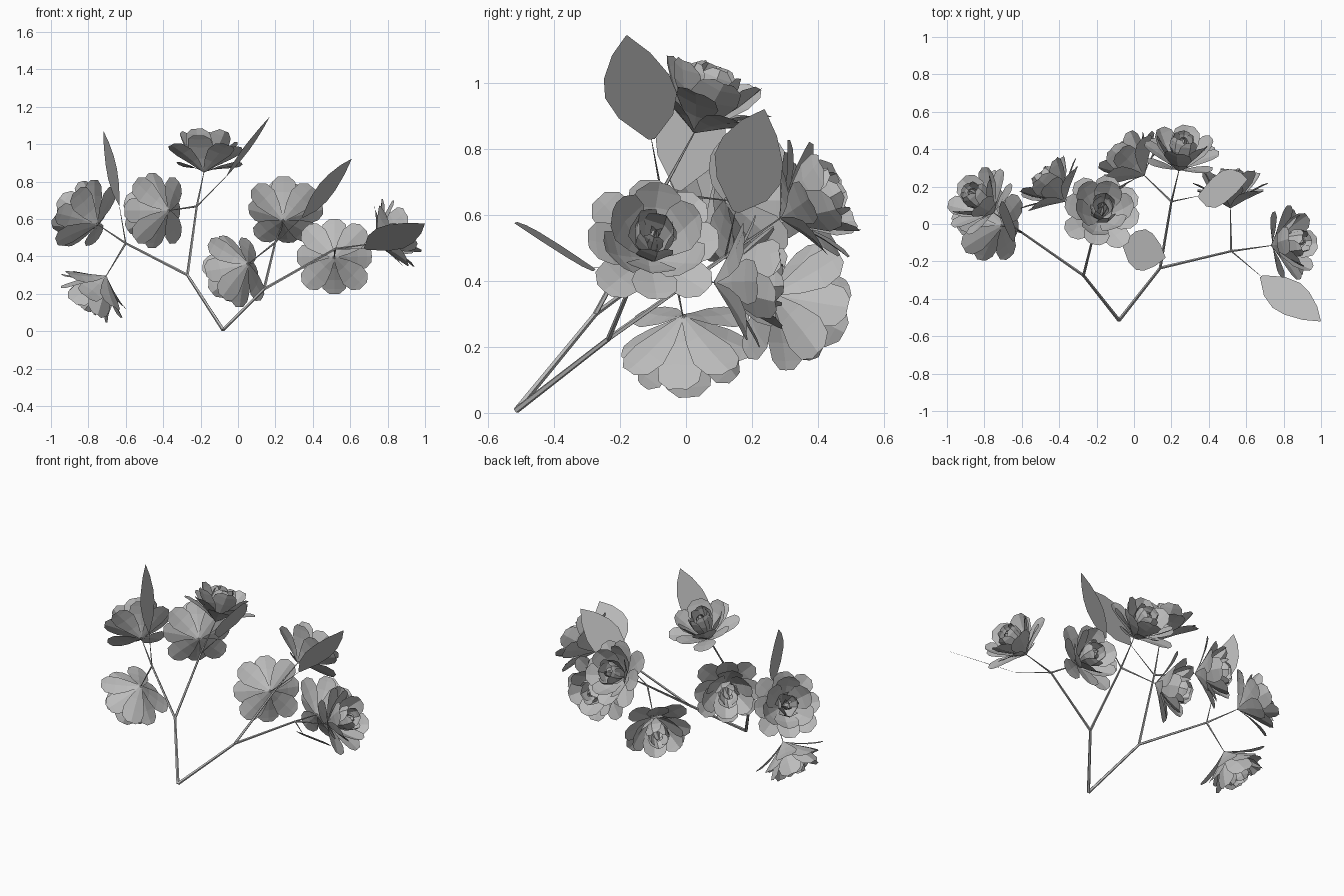
import bpy, bmesh
from math import sin, cos, radians, pi
from mathutils import Vector

cube = bpy.data.objects.get("Cube")
if cube:
    bpy.data.objects.remove(cube, do_unlink=True)


def material(name, value):
    mat = bpy.data.materials.new(name)
    mat.use_nodes = True
    colour = (value, value, value, 1)
    mat.diffuse_color = colour
    mat.node_tree.nodes["Principled BSDF"].inputs["Base Color"].default_value = colour
    return mat


grey = material("plain grey", 0.5)


def mesh_from(bm, name):
    mesh = bpy.data.meshes.new(name)
    bm.to_mesh(mesh)
    bm.free()
    mesh.materials.append(grey)
    return mesh


def place(name, mesh):
    obj = bpy.data.objects.new(name, mesh)
    bpy.context.collection.objects.link(obj)
    return obj


# Stems: slim tapered rods between two joints
def stem(name, start, end, r1, r2):
    start, end = Vector(start), Vector(end)
    bm = bmesh.new()
    bmesh.ops.create_cone(bm, cap_ends=True, segments=5, radius1=r1, radius2=r2,
                          depth=(end - start).length)
    obj = place(name, mesh_from(bm, name))
    obj.location = (start + end) / 2
    obj.rotation_mode = 'QUATERNION'
    obj.rotation_quaternion = (end - start).to_track_quat('Z', 'Y')


# One petal: a cupped strip that bends outward along its length
STEPS = (0.35, 0.30, 0.23, 0.12)
WIDTHS = (0.006, 0.044, 0.068, 0.060, 0.028)


def petal(bm, turn, bends, length, wide, cup):
    out = Vector((cos(turn), sin(turn), 0))
    side = Vector((-sin(turn), cos(turn), 0))
    up = Vector((0, 0, 1))
    spine = Vector((0, 0, 0))
    previous = None
    for i, width in enumerate(WIDTHS):
        a = radians(bends[max(i - 1, 0)])
        if i:
            spine = spine + (out * sin(a) + up * cos(a)) * STEPS[i - 1] * length
        w = width * wide
        lift = (up * sin(a) - out * cos(a)) * w * cup
        row = [bm.verts.new(p) for p in
               (spine - side * w + lift, spine, spine + side * w + lift)]
        if previous:
            for j in range(2):
                bm.faces.new((previous[j], previous[j + 1], row[j + 1], row[j]))
        previous = row


# Flower: open outer ring, upright middle ring, closed bud
# (count, bend angles, length, width factor, cup, alternating tilt)
RINGS = (
    (8, (56, 62, 67, 70), 0.24, 1.03, 0.12, 5),
    (6, (45, 41, 34, 30), 0.25, 1.12, 0.25, 3),
    (5, (30, 23, 4, -10), 0.225, 0.85, 0.4, 3),
    (3, (14, 8, -5, -20), 0.20, 0.5, 0.5, 3),
)
bm = bmesh.new()
for k, (count, bends, length, wide, cup, tilt) in enumerate(RINGS):
    for n in range(count):
        lean = tilt if n % 2 else -tilt
        petal(bm, 2 * pi * (n + 0.37 * k) / count, [b + lean for b in bends],
              length, wide, cup)
flower_mesh = mesh_from(bm, "flower")


def flower(name, joint, base, axis):
    stem(name + "_stalk", joint, base, 0.006, 0.002)
    obj = place(name, flower_mesh)
    obj.location = base
    obj.rotation_mode = 'QUATERNION'
    obj.rotation_quaternion = Vector(axis).to_track_quat('Z', 'Y')


# Leaf: one flat pointed blade
LEAF = ((0.0, 0.01), (0.22, 0.085), (0.42, 0.112), (0.6, 0.102), (0.82, 0.06), (1.0, 0.002))


def leaf(name, joint, base, tip, across):
    stem(name + "_stalk", joint, base, 0.004, 0.001)
    base, tip = Vector(base), Vector(tip)
    along = tip - base
    across = Vector(across)
    across = (across - across.project(along)).normalized()
    bm = bmesh.new()
    rim = [base + along * t + across * w for t, w in LEAF]
    rim += [base + along * t - across * w for t, w in reversed(LEAF)]
    bm.faces.new([bm.verts.new(p) for p in rim])
    place(name, mesh_from(bm, name))


# Branch joints
root = (-0.08, -0.515, 0.008)
fork_r = (-0.27, -0.275, 0.30)
fork_l = (0.14, -0.235, 0.225)
outer_r = (-0.60, -0.045, 0.47)
inner_r = (-0.22, -0.075, 0.667)
outer_l = (0.52, -0.145, 0.44)
inner_l = (0.20, 0.12, 0.475)

stem("right_main_stem", root, fork_r, 0.010, 0.008)
stem("left_main_stem", root, fork_l, 0.010, 0.008)
stem("right_outer_branch", fork_r, outer_r, 0.008, 0.006)
stem("right_inner_branch", fork_r, inner_r, 0.008, 0.006)
stem("left_outer_branch", fork_l, outer_l, 0.008, 0.006)
stem("left_inner_branch", fork_l, inner_l, 0.008, 0.006)

# Two flowers on each branch
flower("right_outer_flower", outer_r, (-0.75, 0.06, 0.57), (-0.65, 0.58, 0.46))
flower("right_low_flower", outer_r, (-0.705, -0.01, 0.295), (-0.56, 0.1, -0.8))
flower("right_inner_flower", inner_r, (-0.37, 0.12, 0.645), (-0.67, 0.74, 0.0))
flower("top_flower", inner_r, (-0.182, 0.025, 0.85), (0.08, 0.36, 0.93))
flower("left_low_flower", inner_l, (0.055, 0.26, 0.36), (-0.67, 0.65, -0.3))
flower("left_inner_flower", inner_l, (0.24, 0.285, 0.59), (0.12, 0.88, 0.46))
flower("left_back_flower", outer_l, (0.515, 0.085, 0.395), (0.0, 1.0, 0.03))
flower("left_outer_flower", outer_l, (0.735, -0.115, 0.47), (0.88, 0.12, 0.42))

# One leaf on each branch
leaf("right_outer_leaf", outer_r, (-0.635, -0.025, 0.675), (-0.72, 0.06, 1.07), (-0.05, 0.22, -0.05))
leaf("right_inner_leaf", inner_r, (-0.06, -0.105, 0.83), (0.168, -0.18, 1.145), (-0.015, 0.215, -0.07))
leaf("left_inner_leaf", inner_l, (0.345, 0.15, 0.61), (0.607, 0.238, 0.92), (0.08, 0.22, -0.05))
leaf("left_outer_leaf", outer_l, (0.68, -0.28, 0.44), (0.998, -0.52, 0.575), (0.16, 0.115, -0.095))
